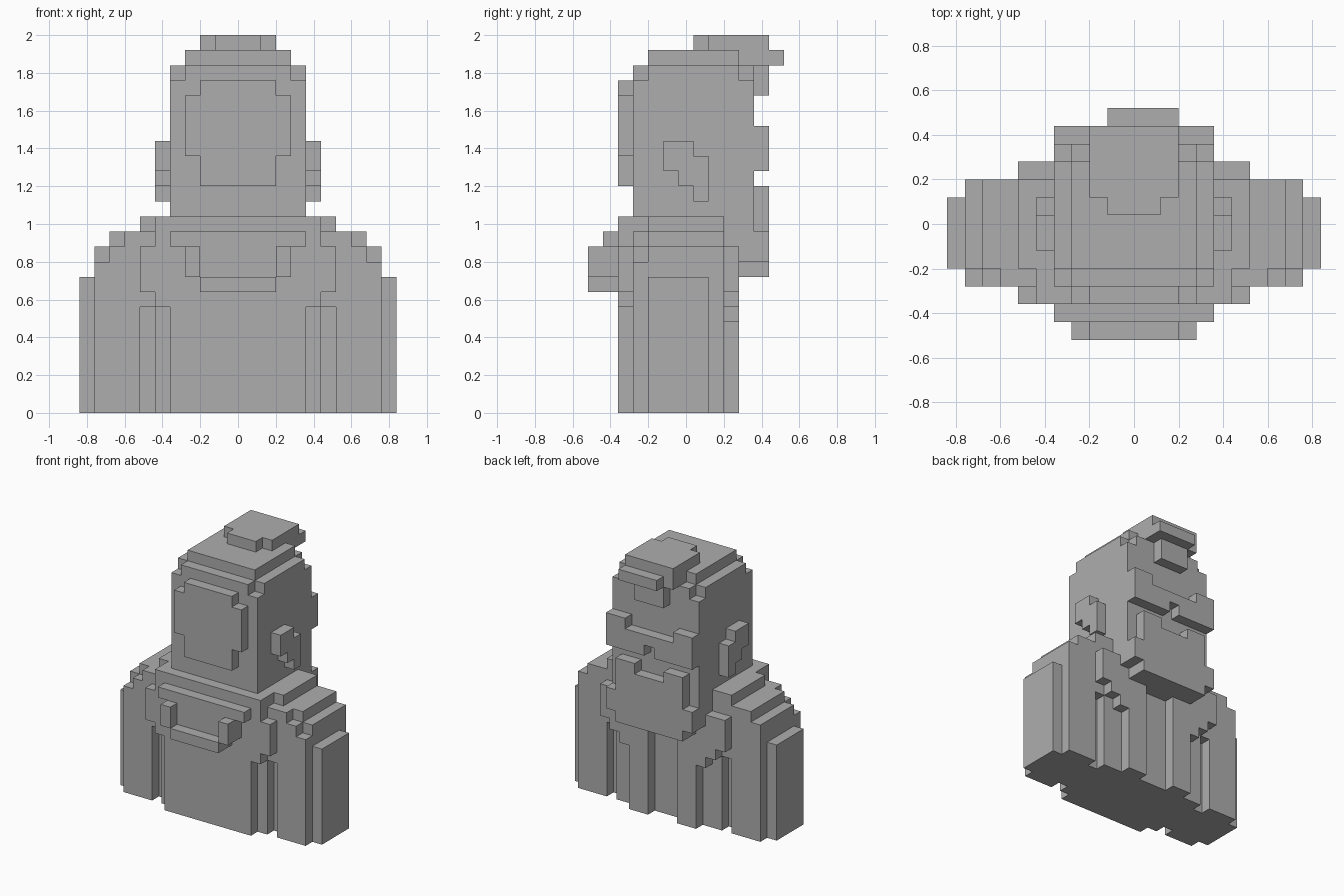
import bpy, bmesh

if "Cube" in bpy.data.objects:
    bpy.data.objects.remove(bpy.data.objects["Cube"], do_unlink=True)

grey = bpy.data.materials.new("plain grey")
grey.use_nodes = True
grey.diffuse_color = (0.42, 0.42, 0.42, 1)
shader = grey.node_tree.nodes["Principled BSDF"]
shader.inputs["Base Color"].default_value = grey.diffuse_color


def block(name, xs, ys, zs):
    """A cuboid between two limits on each axis."""
    bm = bmesh.new()
    bmesh.ops.create_cube(bm, size=1)
    for v in bm.verts:
        v.co = [max(limits) if c > 0 else min(limits)
                for c, limits in zip(v.co, (xs, ys, zs))]
    mesh = bpy.data.meshes.new(name)
    bm.to_mesh(mesh)
    bm.free()
    mesh.materials.append(grey)
    bpy.context.collection.objects.link(bpy.data.objects.new(name, mesh))


def centred(name, half, ys, zs):
    block(name, (-half, half), ys, zs)


def pair(name, inner, outer, ys, zs):
    block("left_" + name, (inner, outer), ys, zs)
    block("right_" + name, (-inner, -outer), ys, zs)


# Shared measures: the step, then half widths, depths and heights
step = 0.08
double = step + step
tuft, narrow, lobe, broad = 0.12, 0.2, 0.28, 0.36
core = broad + step
chest = core + step
side = 0.76
front, back = -0.28, 0.2
inner_front, inner_back = front + step, back - step
panel_front = front - step
hood_front = panel_front - step
lapel_back = back + step
face = lapel_back + step
beard_face = face + step
gap_top, arm_top = 0.56, 0.72
panel_low = gap_top + step
chin = arm_top + step
chest_top = chin + step
shoulder_top = chest_top + step
collar_top = shoulder_top + step

# Torso, with a narrow gap beside each arm
centred("torso_core", core, (front, back), (0, arm_top))
centred("torso_gap_floor", chest, (inner_front, inner_back), (0, arm_top))
pair("upper_arm", chest, side, (front, back), (0, arm_top))
pair("outer_arm", side, side + step, (inner_front, inner_back), (0, arm_top))

# Shoulders rise and narrow one step at a time
for i in range(3):
    half, top = side - i * step, chin + i * step
    centred("shoulder_step", half, (front, back), (gap_top, top))
    if i:
        centred("shoulder_inset", half + step, (inner_front, back), (gap_top, top))
centred("collar", core, (panel_front, back), (chest_top, collar_top))
centred("collar_side", chest, (inner_front, back), (shoulder_top, collar_top))

# Raised torso panel, widening towards the shoulders
centred("panel_low", broad, (panel_front, front), (0, panel_low))
centred("panel_middle", core, (panel_front, front), (gap_top, panel_low))
centred("panel_high", chest, (panel_front, front), (panel_low, chest_top))

# Hood roll on the panel
hood = (hood_front - step, panel_front)
centred("hood_roll", broad, (hood_front, panel_front), (chest_top, shoulder_top))
centred("hood_fold", lobe, (hood_front, panel_front), (arm_top, chest_top))
centred("hood_rim", narrow, hood, (panel_low, arm_top))
pair("hood_tab", narrow, lobe, hood, (arm_top, chest_top))

# Lapels, with hems rising towards the arms
lapel = (back, lapel_back)
centred("shirt", tuft, lapel, (arm_top, chest_top))
pair("coat_edge", tuft, lobe, lapel, (0, chest_top))
for i in range(3):
    inner = lobe + i * step
    hem = gap_top + (i - 1) * step
    pair("lapel_step", inner, inner + step, lapel, (hem, chest_top))

# Head and stepped crown
head_top = 1.76
crown, hair_line = head_top + step, head_top + double
centred("neck", broad, (inner_back, face), (chin, collar_top))
centred("head", broad, (front, face), (collar_top, head_top))
centred("crown_wide", broad, (inner_front, lapel_back), (head_top, crown))
centred("crown_deep", lobe, (front, face), (head_top, crown))
centred("crown_upper", lobe, (inner_front, lapel_back), (crown, hair_line))
centred("crown_ridge", narrow, (inner_front, face), (crown, hair_line))

# Plate on the head, with clipped corners
plate = (panel_front, front)
centred("head_plate", narrow, plate, (1.2, head_top))
centred("head_plate_wide", lobe, plate, (1.36, head_top - step))

# Ears, slanting down towards the face
ear_y, ear_z = -tuft, 1.28
for i in range(2):
    y, z = ear_y + i * step, ear_z - i * step
    pair("ear", broad, core, (y, y + double), (z, z + double))
pair("ear_lobe", broad, core, (tuft - step, tuft), (ear_z - double, ear_z - step))

# Hair tuft and curl
relief = (face, beard_face)
centred("hair_top", narrow, (tuft, beard_face), (hair_line, 2))
centred("hair_tip", tuft, (tuft - step, tuft), (hair_line, 2))
centred("hair_edge", narrow, relief, (crown, hair_line))
centred("forelock", tuft, relief, (head_top - step, crown))
block("hair_curl", (-tuft, narrow), (beard_face, beard_face + step), (crown, hair_line))

# Eye band with a gap under the nose bridge
band_top = ear_z + double
pair("brow", narrow, broad, relief, (ear_z, band_top + step))
pair("cheek", step / 2, narrow, relief, (ear_z, band_top))
centred("nose_bridge", step / 2, relief, (band_top - step, band_top))

# Beard, stepped at the chin and open at the mouth
lip = ear_z - double
beard = (lapel_back, beard_face)
centred("beard_tip", lobe, beard, (arm_top, chin))
centred("beard_wide", broad, beard, (chin, shoulder_top))
centred("beard_upper", lobe, relief, (shoulder_top, lip))
pair("beard_corner", tuft, lobe, relief, (lip, lip + step))
